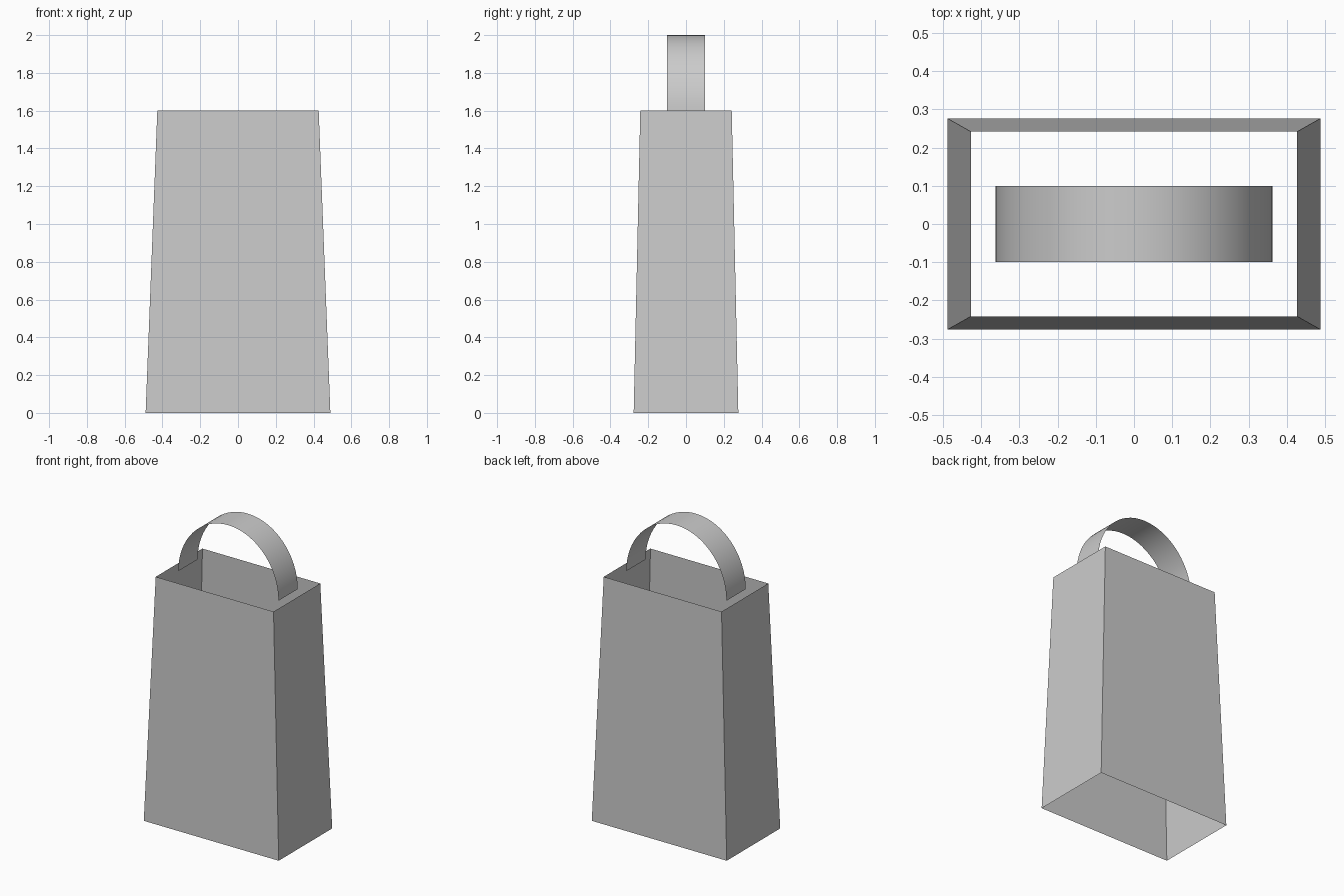
import bpy, math

if "Cube" in bpy.data.objects:
    bpy.data.objects.remove(bpy.data.objects["Cube"])


def loft(name, rows, closed):
    """Skin quads between two matching rows of points."""
    n = len(rows[0])
    verts = rows[0] + rows[1]
    faces = [(i, (i + 1) % n, n + (i + 1) % n, n + i)
             for i in range(n if closed else n - 1)]
    mesh = bpy.data.meshes.new(name)
    mesh.from_pydata(verts, [], faces)
    obj = bpy.data.objects.new(name, mesh)
    bpy.context.collection.objects.link(obj)
    return obj


def rect(hx, hy, z):
    return [(-hx, -hy, z), (hx, -hy, z), (hx, hy, z), (-hx, hy, z)]


RIM = 1.602

# Tapered body shell, open at top and bottom
loft("bell_body", [rect(0.489, 0.277, 0), rect(0.427, 0.242, RIM)], True)


# Half-ellipse strap handle, a single thin sheet
def arch(y, segments=32):
    return [(0.363 * math.cos(math.pi * i / segments), y,
             RIM + (2.0 - RIM) * math.sin(math.pi * i / segments))
            for i in range(segments + 1)]


handle = loft("strap_handle", [arch(0.1), arch(-0.1)], False)
# Face outward (up) and shade smooth
if handle.data.polygons[16].normal.z < 0:
    handle.data.flip_normals()
for p in handle.data.polygons:
    p.use_smooth = True
